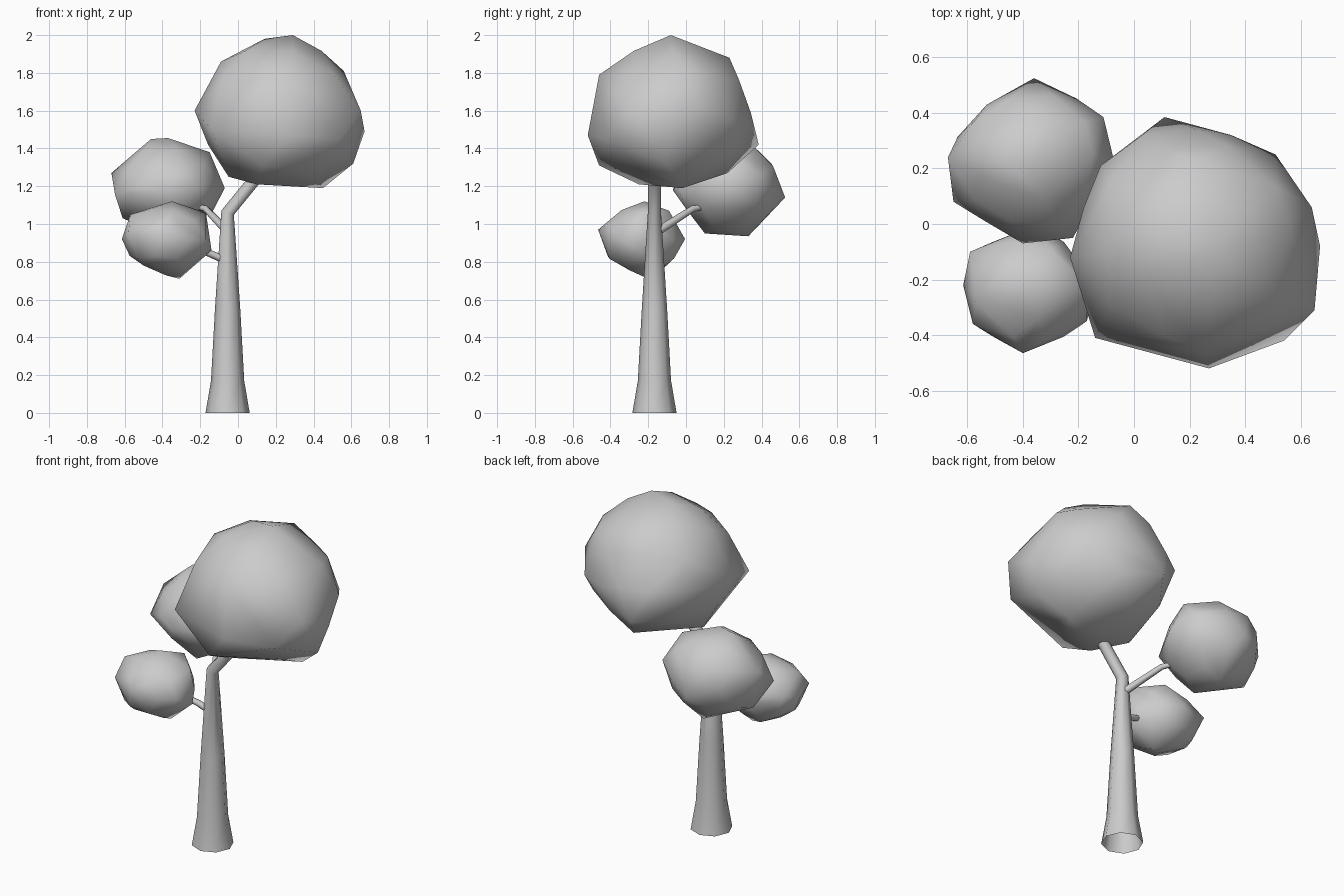
import bpy, bmesh, math
from mathutils import Vector


def finish(name, bm):
    bmesh.ops.recalc_face_normals(bm, faces=bm.faces)
    for f in bm.faces:
        f.smooth = True
    me = bpy.data.meshes.new(name)
    bm.to_mesh(me)
    bm.free()
    ob = bpy.data.objects.new(name, me)
    bpy.context.collection.objects.link(ob)
    return ob


def tube(name, path, sides):
    """Open tapered tube through (x, y, z, radius) stations."""
    bm = bmesh.new()
    pts = [Vector(p[:3]) for p in path]
    rings = []
    for i, p in enumerate(pts):
        before = (p - pts[i - 1]).normalized() if i else Vector()
        after = (pts[i + 1] - p).normalized() if i < len(pts) - 1 else Vector()
        turn = Vector((0, 0, 1)).rotation_difference(before + after)
        ring = []
        for k in range(sides):
            a = math.tau * k / sides
            off = Vector((math.cos(a), math.sin(a), 0)) * path[i][3]
            ring.append(bm.verts.new(p + turn @ off))
        rings.append(ring)
    for lo, hi in zip(rings, rings[1:]):
        for k in range(sides):
            n = (k + 1) % sides
            bm.faces.new((lo[k], lo[n], hi[n], hi[k]))
    return finish(name, bm)


def crown(name, centre, radii, corners):
    """Faceted crown: hull around an ellipsoid core and its outer corners."""
    core = bmesh.new()
    bmesh.ops.create_icosphere(core, subdivisions=2, radius=0.96)
    c, r = Vector(centre), Vector(radii)
    tips = [Vector(p) for p in corners]
    # Core points close to a corner give way to it
    pts = [c + v.co * r for v in core.verts]
    pts = [p for p in pts if min((p - t).length for t in tips) > 0.3 * r.x]
    core.free()
    bm = bmesh.new()
    for p in pts + tips:
        bm.verts.new(p)
    bmesh.ops.convex_hull(bm, input=bm.verts)
    loose = [v for v in bm.verts if not v.link_faces]
    bmesh.ops.delete(bm, geom=loose, context='VERTS')
    return finish(name, bm)


# Trunk with flared foot and bent upper stem
tube("trunk", [(-0.055, -0.167, 0, 0.117), (-0.055, -0.167, 0.17, 0.088),
               (-0.055, -0.167, 0.55, 0.067), (-0.055, -0.167, 1.06, 0.035),
               (0.125, -0.167, 1.28, 0.033)], 8)

# Side branches
tube("back_branch", [(-0.05, -0.16, 0.955, 0.024), (-0.17, 0.035, 1.08, 0.018),
                     (-0.20, 0.075, 1.087, 0.015)], 6)
tube("front_branch", [(-0.05, -0.167, 0.80, 0.022), (-0.14, -0.18, 0.84, 0.019),
                      (-0.22, -0.20, 0.87, 0.016)], 6)

# Leaf crowns
crown("large_crown", (0.22, -0.07, 1.59), (0.44, 0.43, 0.40), [
    (0.29, -0.08, 2.0), (0.14, -0.05, 1.98), (0.67, -0.08, 1.49),
    (0.11, 0.385, 1.42), (0.27, -0.52, 1.47), (-0.23, -0.12, 1.60),
    (0.45, -0.02, 1.19), (0.10, -0.25, 1.21), (0.22, 0.23, 1.88),
    (0.25, -0.46, 1.79), (-0.14, -0.41, 1.50), (-0.09, -0.10, 1.86),
    (0.56, 0.0, 1.81), (0.65, -0.31, 1.60), (0.13, -0.46, 1.31),
    (-0.05, -0.10, 1.25), (0.61, -0.10, 1.32), (0.35, 0.32, 1.55),
    (0.20, 0.22, 1.27), (0.54, -0.42, 1.45), (0.51, 0.25, 1.55),
    (-0.12, 0.21, 1.60), (0.03, 0.32, 1.60), (0.64, 0.06, 1.62)])
crown("back_crown", (-0.37, 0.23, 1.195), (0.29, 0.285, 0.25), [
    (-0.36, 0.525, 1.14), (-0.07, 0.22, 1.19), (-0.11, 0.385, 1.25),
    (-0.67, 0.24, 1.27), (-0.40, -0.07, 1.18), (-0.37, 0.20, 1.455),
    (-0.35, 0.33, 0.935), (-0.65, 0.08, 1.15), (-0.22, -0.05, 1.20),
    (-0.35, 0.10, 0.95), (-0.61, 0.22, 1.03), (-0.15, 0.25, 1.38),
    (-0.30, 0.37, 1.40), (-0.53, 0.43, 1.20), (-0.46, 0.22, 1.45)])
crown("front_crown", (-0.38, -0.235, 0.915), (0.225, 0.22, 0.195), [
    (-0.40, -0.465, 0.97), (-0.615, -0.22, 0.92), (-0.14, -0.24, 0.86),
    (-0.36, -0.005, 0.92), (-0.35, -0.22, 1.12), (-0.31, -0.20, 0.71),
    (-0.58, -0.36, 0.95), (-0.57, -0.28, 1.05), (-0.45, -0.36, 0.79),
    (-0.50, -0.20, 0.78), (-0.17, -0.35, 0.92), (-0.59, -0.10, 0.97),
    (-0.30, -0.09, 1.07), (-0.17, -0.22, 1.06)])
